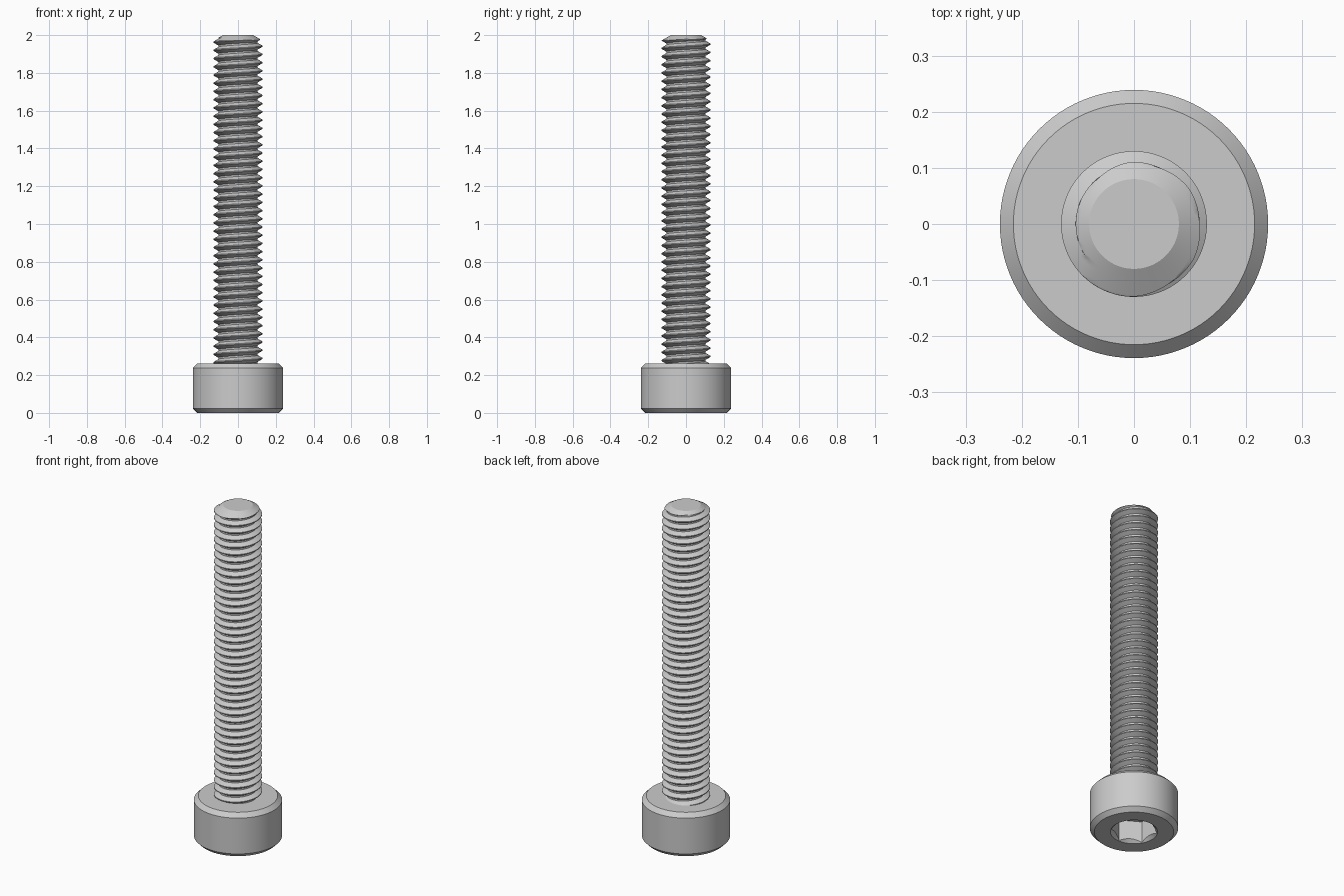
import bpy, bmesh, math

PITCH, ROOT, CREST = 0.0435, 0.104, 0.13
HEAD_TOP, TIP_Z, TIP_R = 0.262, 2.0, 0.08

cube = bpy.data.objects.get("Cube")
if cube:
    bpy.data.objects.remove(cube, do_unlink=True)

steel = bpy.data.materials.new("brushed_steel")
steel.use_nodes = True
colour = (0.6, 0.6, 0.6, 1)
steel.diffuse_color = colour
steel.node_tree.nodes["Principled BSDF"].inputs["Base Color"].default_value = colour


def make_object(name, bm):
    bmesh.ops.remove_doubles(bm, verts=bm.verts, dist=1e-5)
    bmesh.ops.recalc_face_normals(bm, faces=bm.faces)
    mesh = bpy.data.meshes.new(name)
    bm.to_mesh(mesh)
    bm.free()
    mesh.materials.append(steel)
    obj = bpy.data.objects.new(name, mesh)
    bpy.context.collection.objects.link(obj)
    return obj


def lathe(name, profile, sides, turn=0.0):
    """Solid of revolution with flat caps, from (radius, height) pairs."""
    bm = bmesh.new()
    rings = [[bm.verts.new((r * math.cos(a), r * math.sin(a), z))
              for a in (turn + math.tau * i / sides for i in range(sides))]
             for r, z in profile]
    for low, high in zip(rings, rings[1:]):
        for i in range(sides):
            j = (i + 1) % sides
            bm.faces.new((low[i], low[j], high[j], high[i]))
    bm.faces.new(rings[0][::-1])
    bm.faces.new(rings[-1])
    return make_object(name, bm)


def smooth(obj):
    bpy.ops.object.select_all(action="DESELECT")
    obj.select_set(True)
    bpy.context.view_layer.objects.active = obj
    bpy.ops.object.shade_smooth_by_angle(angle=math.radians(28))


# Cylindrical head, chamfered at both rims
head = lathe("head", [(0.215, 0), (0.239, 0.024), (0.239, HEAD_TOP - 0.024),
                      (0.215, HEAD_TOP)], 96)

# Hex socket and its conical lead-in, cut from the underside
cutters = [
    lathe("socket_cutter", [(0.1255, -0.05), (0.1255, 0.13)], 6, math.pi / 6),
    lathe("lead_in_cutter", [(0.148, -0.02), (0.098, 0.03)], 96),
]
bpy.context.view_layer.objects.active = head
for cutter in cutters:
    cutter.hide_render = True
    cut = head.modifiers.new(cutter.name, "BOOLEAN")
    cut.operation, cut.solver, cut.object = "DIFFERENCE", "EXACT", cutter
    bpy.ops.object.modifier_apply(modifier=cut.name)
for cutter in cutters:
    bpy.data.objects.remove(cutter, do_unlink=True)
smooth(head)

# Threaded shank: the tooth profile swept up a helix, trimmed by the tip cone
SIDES = 72
START = HEAD_TOP - 0.01
flank = (CREST - ROOT) / math.sqrt(3)
flat = 0.0025
tooth = [(-flat - flank, ROOT), (-flat, CREST), (flat, CREST), (flat + flank, ROOT)]


def thread_radius(z, angle):
    """Radius of the thread surface at a height and angle."""
    offset = z - 1.963 - PITCH * (angle / math.tau - 0.5)
    offset = abs((offset + PITCH / 2) % PITCH - PITCH / 2)
    r = CREST - max(0, offset - flat) * math.sqrt(3)
    return min(max(r, ROOT), TIP_R + (TIP_Z - z) * 1.73)


bm = bmesh.new()
columns = []
turns = int((TIP_Z - START) / PITCH) + 3
for i in range(SIDES + 1):
    angle = math.tau * i / SIDES
    rise = 1.963 + PITCH * (angle / math.tau - 0.5)
    column = []
    for turn in range(-turns, 3):
        for k, (dz, _) in enumerate(tooth):
            steps = 4 if turn > -3 else 1
            nxt = tooth[k + 1][0] if k < 3 else tooth[0][0] + PITCH
            for s in range(steps):
                z = rise + turn * PITCH + dz + (nxt - dz) * s / steps
                z = min(max(z, START), TIP_Z)
                r = thread_radius(z, angle)
                column.append(bm.verts.new((r * math.cos(angle), r * math.sin(angle), z)))
    columns.append(column)
for a, b in zip(columns, columns[1:]):
    for k in range(len(a) - 1):
        bm.faces.new((a[k], b[k], b[k + 1], a[k + 1]))
bmesh.ops.remove_doubles(bm, verts=bm.verts, dist=1e-5)
bmesh.ops.dissolve_degenerate(bm, edges=bm.edges, dist=1e-5)
bmesh.ops.holes_fill(bm, edges=[e for e in bm.edges if e.is_boundary], sides=0)
smooth(make_object("threaded_shank", bm))
